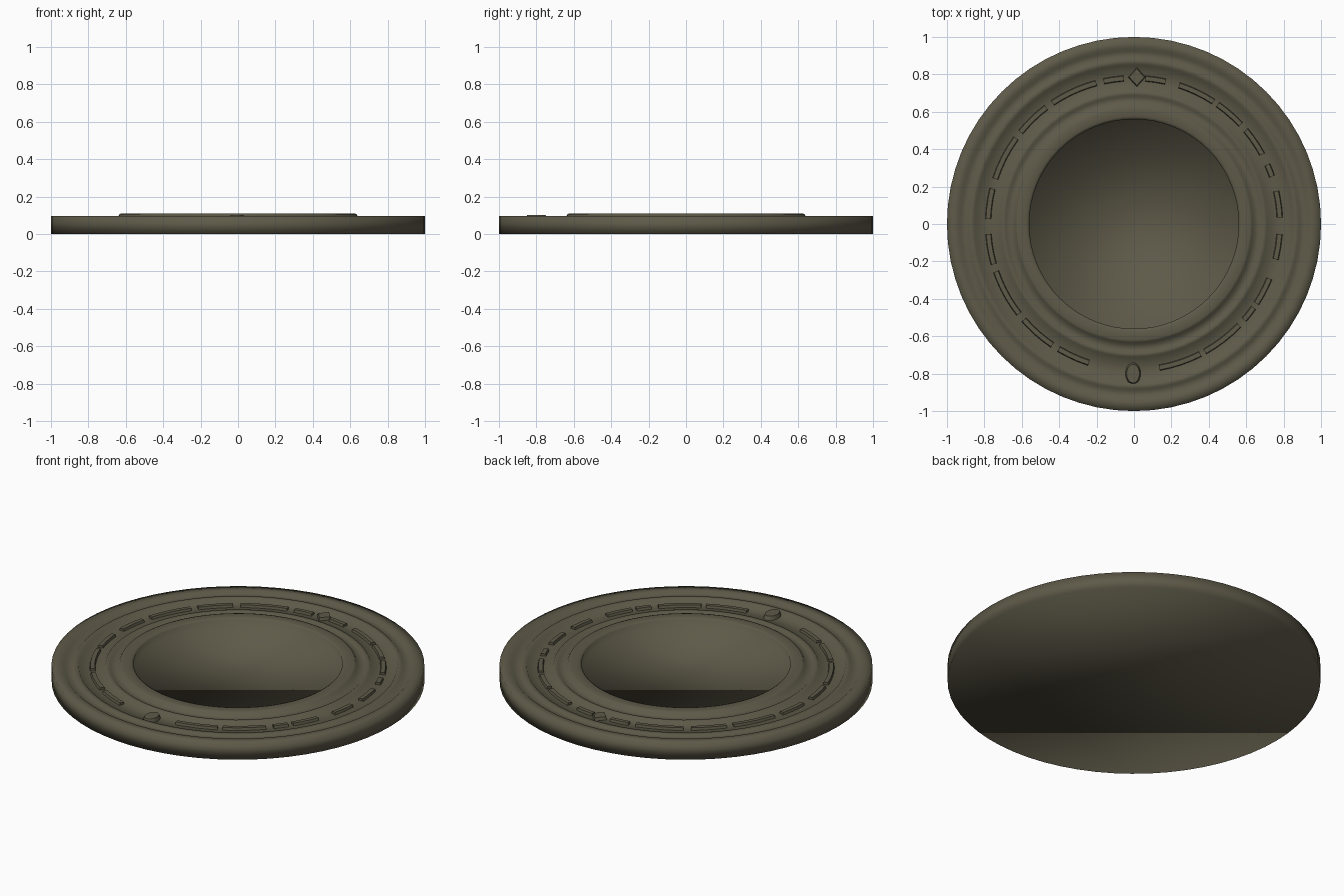
import bpy, bmesh, math

if "Cube" in bpy.data.objects:
    bpy.data.objects.remove(bpy.data.objects["Cube"])

SEG = 64
olive = bpy.data.materials.new("dark olive bronze")
olive.diffuse_color = (0.112, 0.102, 0.066, 1)
olive.use_nodes = True
olive.node_tree.nodes["Principled BSDF"].inputs["Base Color"].default_value = olive.diffuse_color


def finish(name, bm, angle=None):
    bmesh.ops.recalc_face_normals(bm, faces=bm.faces)
    me = bpy.data.meshes.new(name)
    bm.to_mesh(me)
    bm.free()
    me.materials.append(olive)
    ob = bpy.data.objects.new(name, me)
    bpy.context.collection.objects.link(ob)
    bpy.context.view_layer.objects.active = ob
    ob.select_set(True)
    if angle is None:
        bpy.ops.object.shade_smooth()
    else:
        bpy.ops.object.shade_smooth_by_angle(angle=math.radians(angle))
    ob.select_set(False)
    return ob


# Disc: turned profile (radius, height) from underside to the recessed centre
profile = [(1.0, 0.0), (1.0, 0.095), (0.94, 0.097), (0.925, 0.084), (0.89, 0.084),
           (0.88, 0.093), (0.855, 0.093), (0.845, 0.078), (0.72, 0.078),
           (0.71, 0.092), (0.69, 0.092), (0.68, 0.084), (0.645, 0.086),
           (0.633, 0.106), (0.62, 0.11), (0.575, 0.11), (0.56, 0.104), (0.56, 0.065)]
bm = bmesh.new()
rings = []
for r, z in profile:
    rings.append([bm.verts.new((r * math.cos(2 * math.pi * i / SEG),
                                r * math.sin(2 * math.pi * i / SEG), z)) for i in range(SEG)])
for a, b in zip(rings, rings[1:]):
    for i in range(SEG):
        j = (i + 1) % SEG
        bm.faces.new((a[i], a[j], b[j], b[i]))
bm.faces.new(rings[0][::-1])
bm.faces.new(rings[-1])
finish("disc", bm)


# Raised dashes around the channel
def dash(bm, a0, a1, r, w, z0=0.07, z1=0.092):
    n = max(2, round((a1 - a0) / 4))
    loops = []
    for k in range(n + 1):
        t = math.radians(a0 + (a1 - a0) * k / n)
        pts = [(r - w, z0), (r + w, z0), (r + w * 0.65, z1), (r - w * 0.65, z1)]
        loops.append([bm.verts.new((p * math.cos(t), p * math.sin(t), z)) for p, z in pts])
    for a, b in zip(loops, loops[1:]):
        for i in range(4):
            j = (i + 1) % 4
            bm.faces.new((a[i], a[j], b[j], b[i]))
    bm.faces.new(loops[0])
    bm.faces.new(loops[-1][::-1])


spans = [(2.5, 13), (19, 24), (28.5, 40), (43, 55), (57, 72), (77.5, 85.5), (94, 102),
         (105, 124), (127, 141), (144, 162), (166, 178), (184, 196), (199, 218),
         (221, 236), (239, 252), (280, 297), (299, 316), (319, 325), (327, 338), (346, 356)]
bm = bmesh.new()
for a0, a1 in spans:
    dash(bm, a0, a1, 0.78, 0.018)
finish("channel_dashes", bm, 40)


# Diamond stud at the back and oval stud at the front of the channel
def stud(name, x, y, rx, ry, sides, z1):
    bm = bmesh.new()
    bmesh.ops.create_cone(bm, cap_ends=True, segments=sides, radius1=1, radius2=0.8, depth=1)
    for v in bm.verts:
        v.co = (x + v.co.x * rx, y + v.co.y * ry, 0.07 if v.co.z < 0 else z1)
    finish(name, bm, 40)


stud("diamond_stud", 0.015, 0.785, 0.05, 0.055, 4, 0.095)
stud("oval_stud", -0.005, -0.8, 0.043, 0.062, 20, 0.1)
